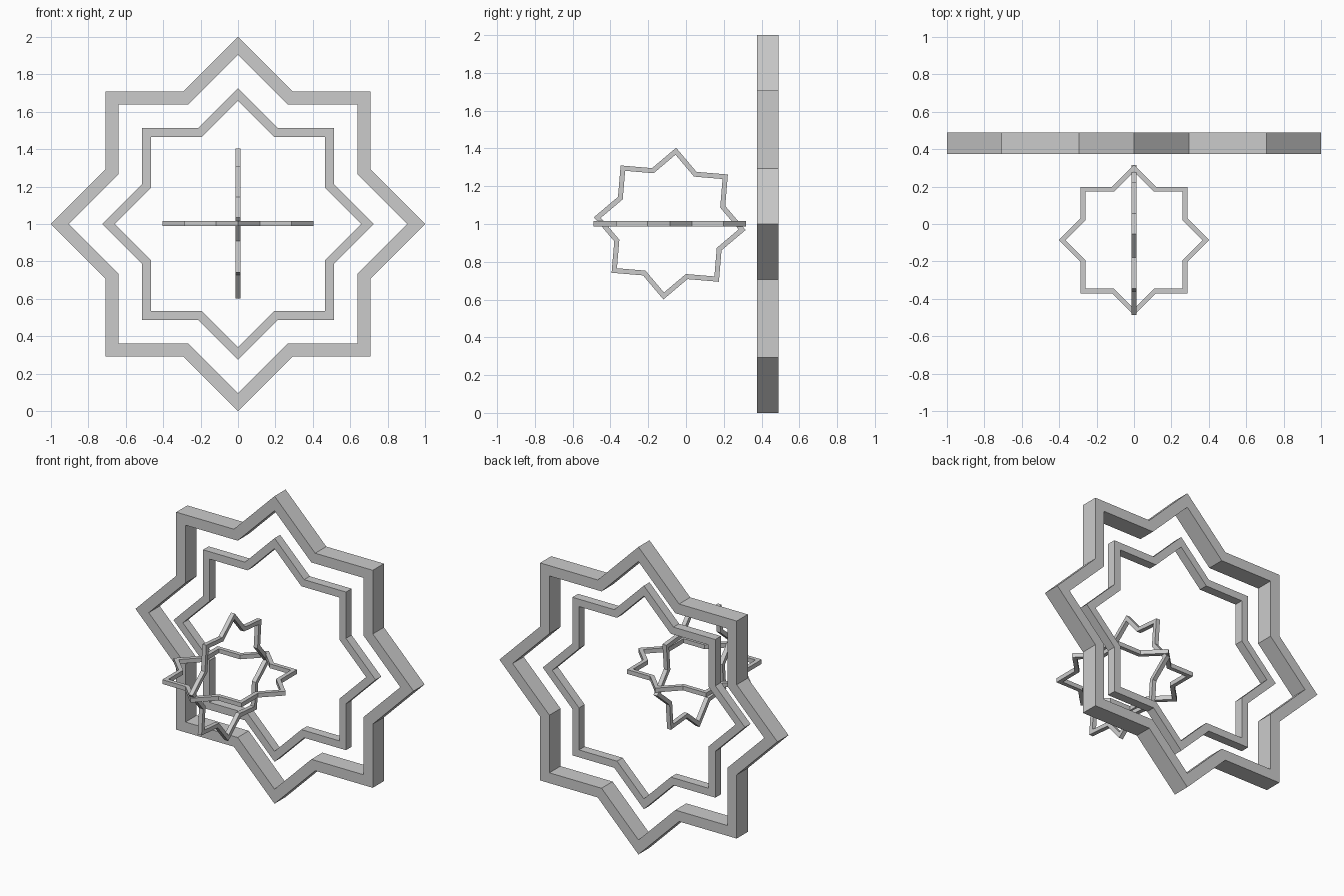
import bpy, bmesh
from math import sin, cos, pi, radians, sqrt
from mathutils import Matrix, Vector

if "Cube" in bpy.data.objects:
    bpy.data.objects.remove(bpy.data.objects["Cube"])

NOTCH = sqrt(2 - sqrt(2))  # notch radius of two overlapping squares


def star_ring(name, outer, inner, depth, matrix):
    """Eight-pointed star frame in the local XY plane, extruded along local Z."""
    bm = bmesh.new()
    rings = []
    for r, z in ((outer, -depth / 2), (outer, depth / 2),
                 (inner, depth / 2), (inner, -depth / 2)):
        ring = []
        for i in range(16):
            rad = r * (NOTCH if i % 2 else 1)
            a = i * pi / 8
            ring.append(bm.verts.new((rad * cos(a), rad * sin(a), z)))
        rings.append(ring)
    for k in range(4):
        a, b = rings[k], rings[(k + 1) % 4]
        for i in range(16):
            j = (i + 1) % 16
            bm.faces.new((a[i], a[j], b[j], b[i]))
    bmesh.ops.recalc_face_normals(bm, faces=bm.faces)
    mesh = bpy.data.meshes.new(name)
    bm.to_mesh(mesh)
    bm.free()
    obj = bpy.data.objects.new(name, mesh)
    bpy.context.collection.objects.link(obj)
    obj.matrix_world = matrix
    return obj


def at(x, y, z):
    return Matrix.Translation(Vector((x, y, z)))


upright = Matrix.Rotation(pi / 2, 4, 'X')
sideways = Matrix.Rotation(pi / 2, 4, 'Y')
tilt = Matrix.Rotation(radians(-4.8), 4, 'X')

# Large upright frames at the back, flush at the front face
star_ring("large_star_frame", 1.0, 0.905, 0.114, at(0, 0.432, 1) @ upright)
star_ring("middle_star_frame", 0.727, 0.659, 0.058, at(0, 0.404, 1) @ upright)

# Two small crossed stars in front
star_ring("small_flat_star", 0.403, 0.366, 0.028, at(0, -0.086, 1.002))
star_ring("small_upright_star", 0.403, 0.366, 0.028,
          at(0, -0.086, 1.002) @ tilt @ sideways)
